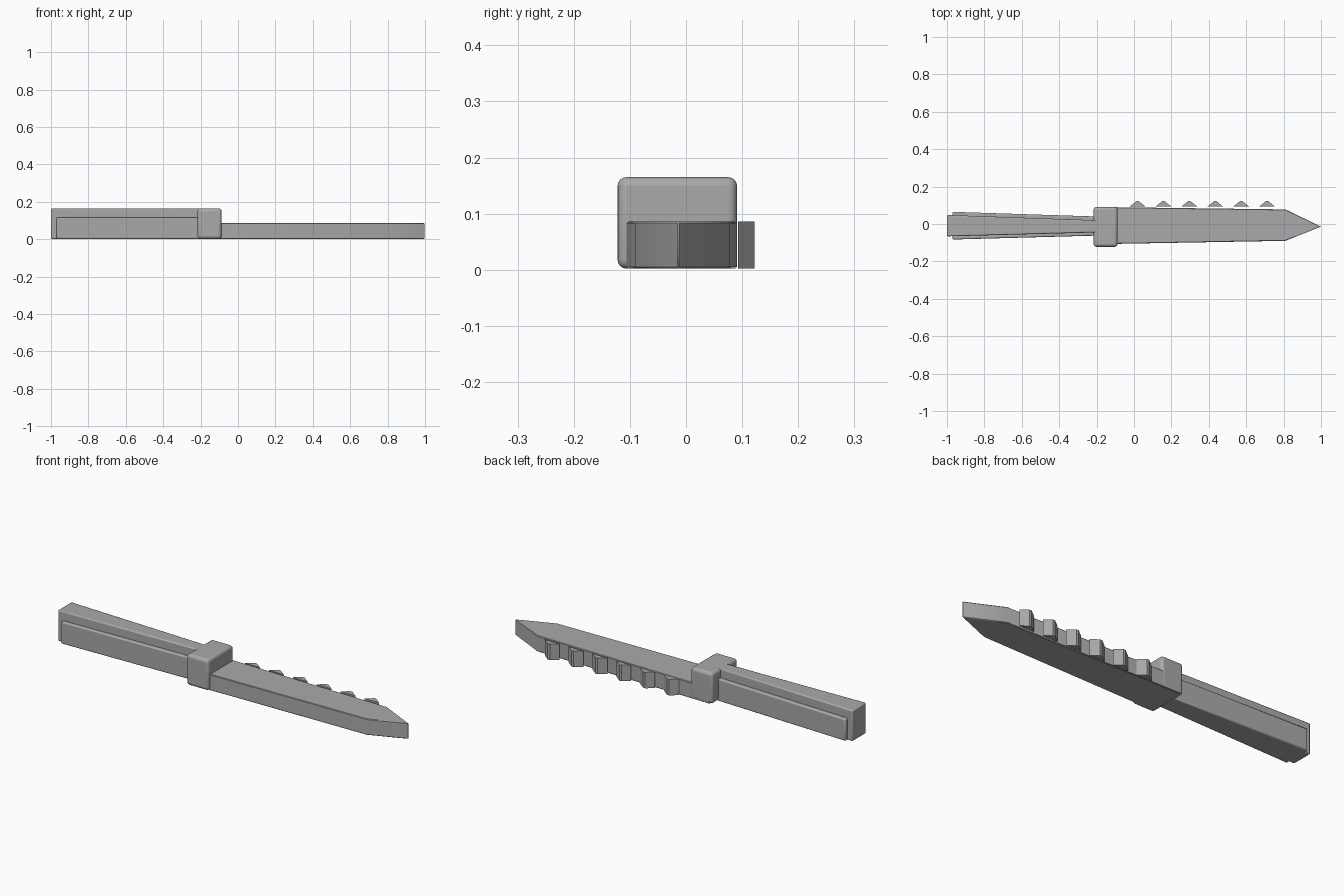
import bpy
import bmesh

cube = bpy.data.objects.get("Cube")
if cube:
    bpy.data.objects.remove(cube, do_unlink=True)

grey = bpy.data.materials.new("plain grey")
grey.use_nodes = True
colour = (0.4, 0.4, 0.4, 1)
grey.diffuse_color = colour
grey.node_tree.nodes["Principled BSDF"].inputs["Base Color"].default_value = colour


def prism(name, outline, bottom, top, bevel=0, segments=2):
    """Extrude a plan outline upwards, with optionally rounded edges."""
    bm = bmesh.new()
    face = bm.faces.new([bm.verts.new((x, y, bottom)) for x, y in outline])
    new = bmesh.ops.extrude_face_region(bm, geom=[face])["geom"]
    moved = [v for v in new if isinstance(v, bmesh.types.BMVert)]
    bmesh.ops.translate(bm, verts=moved, vec=(0, 0, top - bottom))
    bmesh.ops.recalc_face_normals(bm, faces=bm.faces)
    mesh = bpy.data.meshes.new(name)
    bm.to_mesh(mesh)
    bm.free()
    mesh.materials.append(grey)
    obj = bpy.data.objects.new(name, mesh)
    bpy.context.collection.objects.link(obj)
    if bevel:
        mod = obj.modifiers.new("rounded edges", "BEVEL")
        mod.width = bevel
        mod.segments = segments
        bpy.ops.object.select_all(action="DESELECT")
        obj.select_set(True)
        bpy.context.view_layer.objects.active = obj
        bpy.ops.object.shade_smooth_by_angle()
    return obj


# Tapered blade with a pointed tip
prism("blade", [(-0.2, -0.108), (0.81, -0.09), (1, -0.014),
                (0.81, 0.078), (-0.2, 0.091)], 0.002, 0.086, 0.003, 1)

# Row of saw teeth along the back of the blade
for i in range(6):
    x = 0.019 + i * 0.1385
    prism(f"saw_tooth_{i + 1}", [(x - 0.043, 0.093), (x + 0.043, 0.093),
                                 (x + 0.006, 0.122), (x - 0.006, 0.122)], 0.002, 0.086)

# Rounded guard between blade and handle
prism("guard", [(-0.216, -0.122), (-0.088, -0.122),
                (-0.088, 0.091), (-0.216, 0.091)], 0.002, 0.165, 0.016, 4)

# Handle core, wider at the butt
prism("handle_core", [(-1, -0.066), (-0.2, -0.045),
                      (-0.2, 0.02), (-1, 0.048)], 0.002, 0.164, 0.006)

# Raised lower grip, just short of the butt
prism("handle_grip", [(-0.97, -0.083), (-0.2, -0.062),
                      (-0.2, 0.04), (-0.97, 0.065)], 0.002, 0.117, 0.006)
